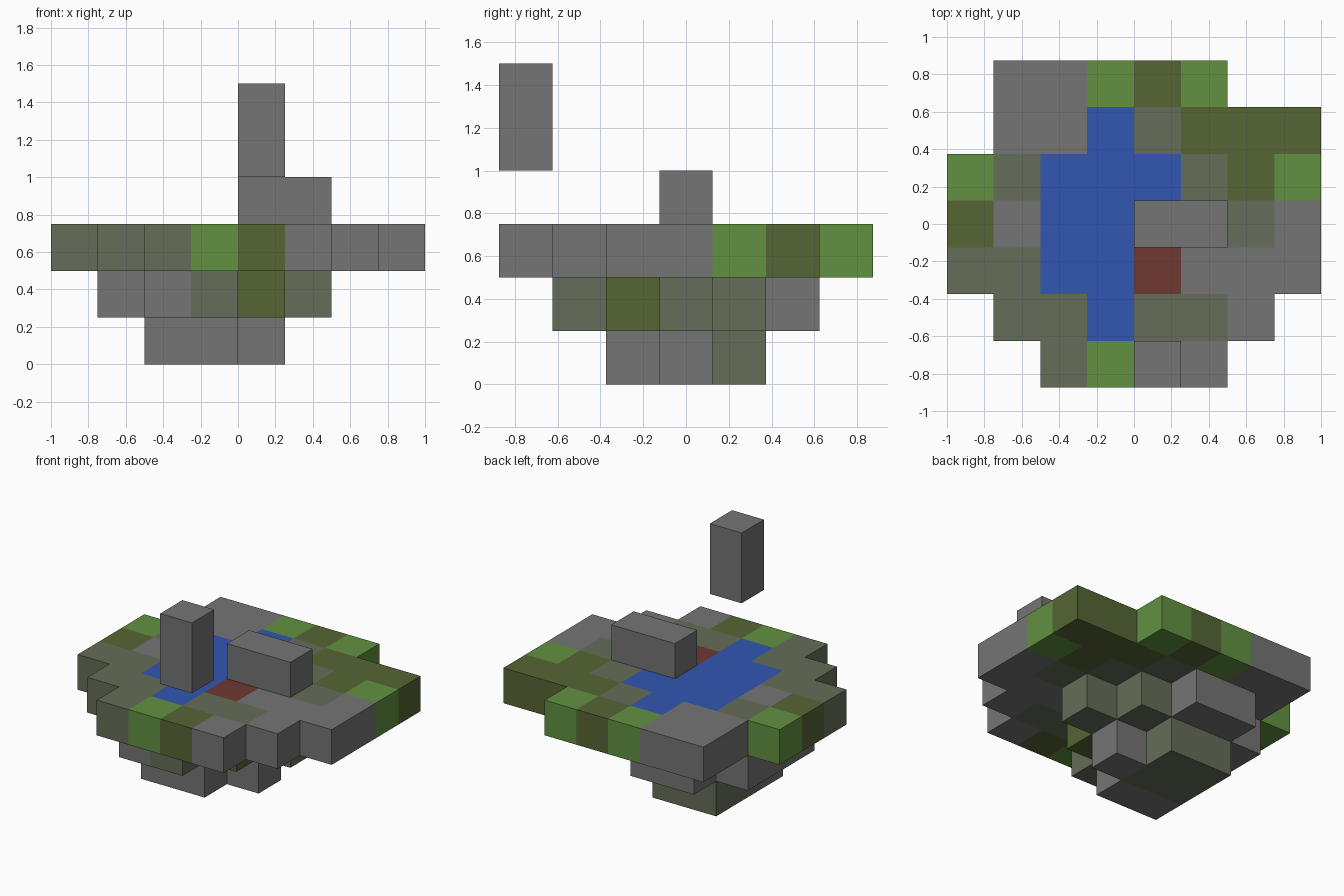
import bpy
import bmesh
from mathutils import Matrix, Vector

if "Cube" in bpy.data.objects:
    bpy.data.objects.remove(bpy.data.objects["Cube"], do_unlink=True)

CELL = 0.25
COLOURS = {
    "S": ("stone_grey", (0.176, 0.176, 0.176)),
    "M": ("mossy_stone", (0.133, 0.153, 0.098)),
    "O": ("olive_moss", (0.093, 0.130, 0.034)),
    "G": ("grass_green", (0.120, 0.283, 0.053)),
    "W": ("water_blue", (0.032, 0.093, 0.445)),
    "R": ("brick_red", (0.156, 0.040, 0.032)),
}
KEYS = list(COLOURS)


def make_material(name, rgb):
    mat = bpy.data.materials.new(name)
    mat.use_nodes = True
    mat.diffuse_color = (*rgb, 1)
    mat.node_tree.nodes["Principled BSDF"].inputs["Base Color"].default_value = (*rgb, 1)
    return mat


MATERIALS = {key: make_material(*spec) for key, spec in COLOURS.items()}

# Block plans, lowest layer first; each row runs left to right, back row on top
LAYERS = [
    ("island_base", [
        "........",
        "........",
        "..MM....",
        "..MMS...",
        "..SS....",
        "........",
        "........"]),
    ("island_middle", [
        "........",
        "..SS....",
        ".SSSM...",
        ".SSSMM..",
        ".SSMO...",
        "..SM....",
        "........"]),
    ("island_top", [
        ".SSGOG..",
        ".SSWMOOO",
        "GMWWWMOG",
        "OSWWSSMS",
        "MMWWRSSS",
        ".MMWMMS.",
        "..MGOS.."]),
]

# Gather filled cells, indexed by column, row from the front, and layer
cells = {}
for level, (_, plan) in enumerate(LAYERS):
    for row, line in enumerate(reversed(plan)):
        for col, key in enumerate(line):
            if key != ".":
                cells[col, row, level] = key


def finish(bm, name, keys):
    mesh = bpy.data.meshes.new(name)
    bm.to_mesh(mesh)
    bm.free()
    for key in keys:
        mesh.materials.append(MATERIALS[key])
    obj = bpy.data.objects.new(name, mesh)
    bpy.context.collection.objects.link(obj)
    return obj


def build_layer(name, level):
    """Join the layer's blocks, leaving out faces shared with a neighbour."""
    bm = bmesh.new()
    for (col, row, lev), key in cells.items():
        if lev != level:
            continue
        centre = Vector((col - 3.5, row - 3, lev + 0.5)) * CELL
        made = bmesh.ops.create_cube(bm, size=CELL, matrix=Matrix.Translation(centre))
        faces = {f for v in made["verts"] for f in v.link_faces}
        hidden = []
        for face in faces:
            face.normal_update()
            face.material_index = KEYS.index(key)
            step = [round(n) for n in face.normal]
            if (col + step[0], row + step[1], lev + step[2]) in cells:
                hidden.append(face)
        bmesh.ops.delete(bm, geom=hidden, context="FACES")
    bmesh.ops.remove_doubles(bm, verts=bm.verts, dist=0.001)
    finish(bm, name, KEYS)


def stone_box(name, centre, size):
    bm = bmesh.new()
    matrix = Matrix.Translation(centre) @ Matrix.Diagonal((*size, 1))
    bmesh.ops.create_cube(bm, size=1, matrix=matrix)
    finish(bm, name, "S")


# Stepped island
for level, (name, _) in enumerate(LAYERS):
    build_layer(name, level)

# Slab lying beside the pond, and the pillar hovering over the front edge
stone_box("resting_slab", (0.25, 0, 0.875), (0.5, CELL, CELL))
stone_box("floating_pillar", (0.125, -0.75, 1.25), (CELL, CELL, 0.5))
